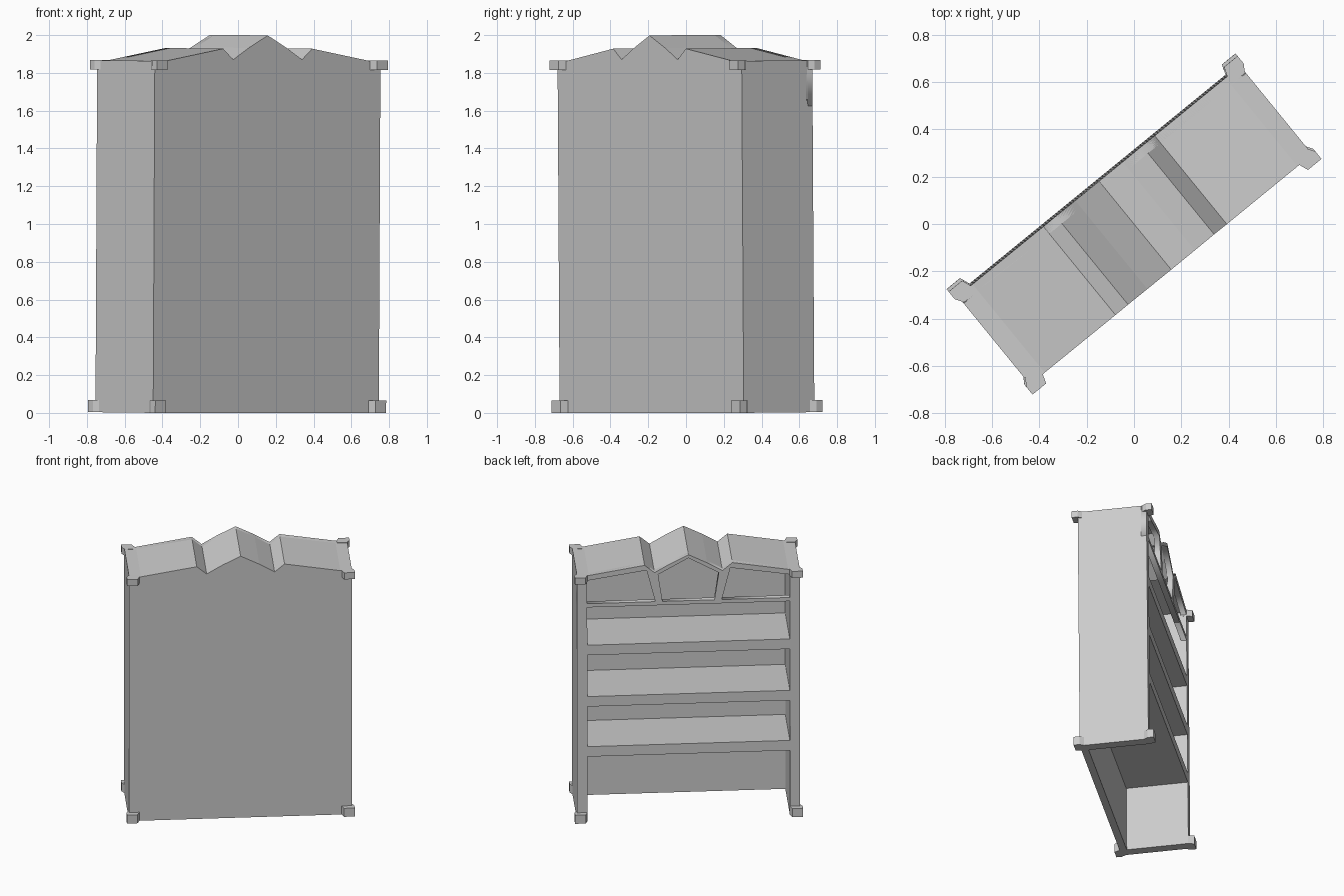
import bpy, bmesh, math
from mathutils import Matrix

if "Cube" in bpy.data.objects:
    bpy.data.objects.remove(bpy.data.objects["Cube"])

# Overall placement: turned on plan, with a very slight backward lean
PLACE = (Matrix.Rotation(math.radians(39.2), 4, 'Z')
         @ Matrix.Translation((0, 0.007, 0.002))
         @ Matrix.Rotation(math.radians(0.43), 4, 'X'))
W, D, BACK, SIDE = 0.771, 0.2415, 0.05, 0.07

# Half of the scalloped top edge, from the centre outwards (u, z)
HALF = [(0, 1.998), (0.13, 1.932), (0.235, 1.87), (0.304, 1.928), (0.69, 1.864), (W, 1.863)]
TOP = [(-u, z) for u, z in HALF[:0:-1]] + HALF


def prism(name, pts, a, b, axis):
    """Extrude a polygon from a to b along Y (points are x,z) or Z (points are x,y)."""
    bm = bmesh.new()
    put = (lambda p, t: (p[0], t, p[1])) if axis == 'Y' else (lambda p, t: (p[0], p[1], t))
    face = bm.faces.new([bm.verts.new(put(p, a)) for p in pts])
    ext = bmesh.ops.extrude_face_region(bm, geom=[face])
    vec = (0, b - a, 0) if axis == 'Y' else (0, 0, b - a)
    bmesh.ops.translate(bm, vec=vec, verts=[g for g in ext['geom'] if isinstance(g, bmesh.types.BMVert)])
    bmesh.ops.recalc_face_normals(bm, faces=bm.faces)
    me = bpy.data.meshes.new(name)
    bm.to_mesh(me)
    bm.free()
    ob = bpy.data.objects.new(name, me)
    bpy.context.collection.objects.link(ob)
    ob.matrix_world = PLACE
    return ob


def rect(x0, x1, y0, y1):
    return [(x0, y0), (x1, y0), (x1, y1), (x0, y1)]


# Back panel and scalloped roof
prism("back_panel", [(-W, 0)] + TOP + [(W, 0)], -D, -D + BACK, 'Y')
roof = prism("roof", TOP + [(u, z - 0.02) for u, z in TOP[::-1]], -D, D, 'Y')

# Side walls
for s, side in ((-1, "left"), (1, "right")):
    prism(side + "_side", rect(s * (W - SIDE), s * W, 0, 1.85), -D, D, 'Y')

# Shelves (the bottom is open)
for i, z in enumerate((0.565, 0.945, 1.335)):
    prism(f"shelf_{i + 1}", rect(-W + SIDE, W - SIDE, z - 0.076, z), -D + BACK, D, 'Y')

# Chamfered corner blocks at the feet and at the top
BLOCK = [(0.70, 0.205), (0.70, 0.24), (0.715, 0.281), (0.789, 0.281), (0.789, 0.24), (0.767, 0.205)]
for sx in (-1, 1):
    for sy in (-1, 1):
        pts = [(sx * x, sy * y) for x, y in BLOCK]
        prism("foot_block", pts, 0, 0.065, 'Z')
        prism("top_block", pts, 1.815, 1.865, 'Z')

# Pediment frame with three openings, as a filled curve
inner = W - SIDE
outline = [(-W, 1.622)] + TOP + [(W, 1.622)]
quad = [(inner, 1.65), (inner, 1.825), (0.29, 1.89), (0.23, 1.65)]
middle = [(-0.18, 1.65), (-0.21, 1.855), (0, 1.973), (0.21, 1.855), (0.18, 1.65)]
cu = bpy.data.curves.new("pediment_frame", 'CURVE')
cu.dimensions = '2D'
cu.fill_mode = 'BOTH'
cu.extrude = 0.02
for loop in (outline, quad, [(-u, z) for u, z in quad], middle):
    sp = cu.splines.new('POLY')
    sp.points.add(len(loop) - 1)
    for p, (u, z) in zip(sp.points, loop):
        p.co = (u, z, 0, 1)
    sp.use_cyclic_u = True
frame = bpy.data.objects.new("pediment_frame", cu)
bpy.context.collection.objects.link(frame)
frame.matrix_world = PLACE @ Matrix.Translation((0, D - 0.02, 0)) @ Matrix.Rotation(math.pi / 2, 4, 'X')
bpy.ops.object.select_all(action='DESELECT')
frame.select_set(True)
bpy.context.view_layer.objects.active = frame
bpy.ops.object.convert(target='MESH')
